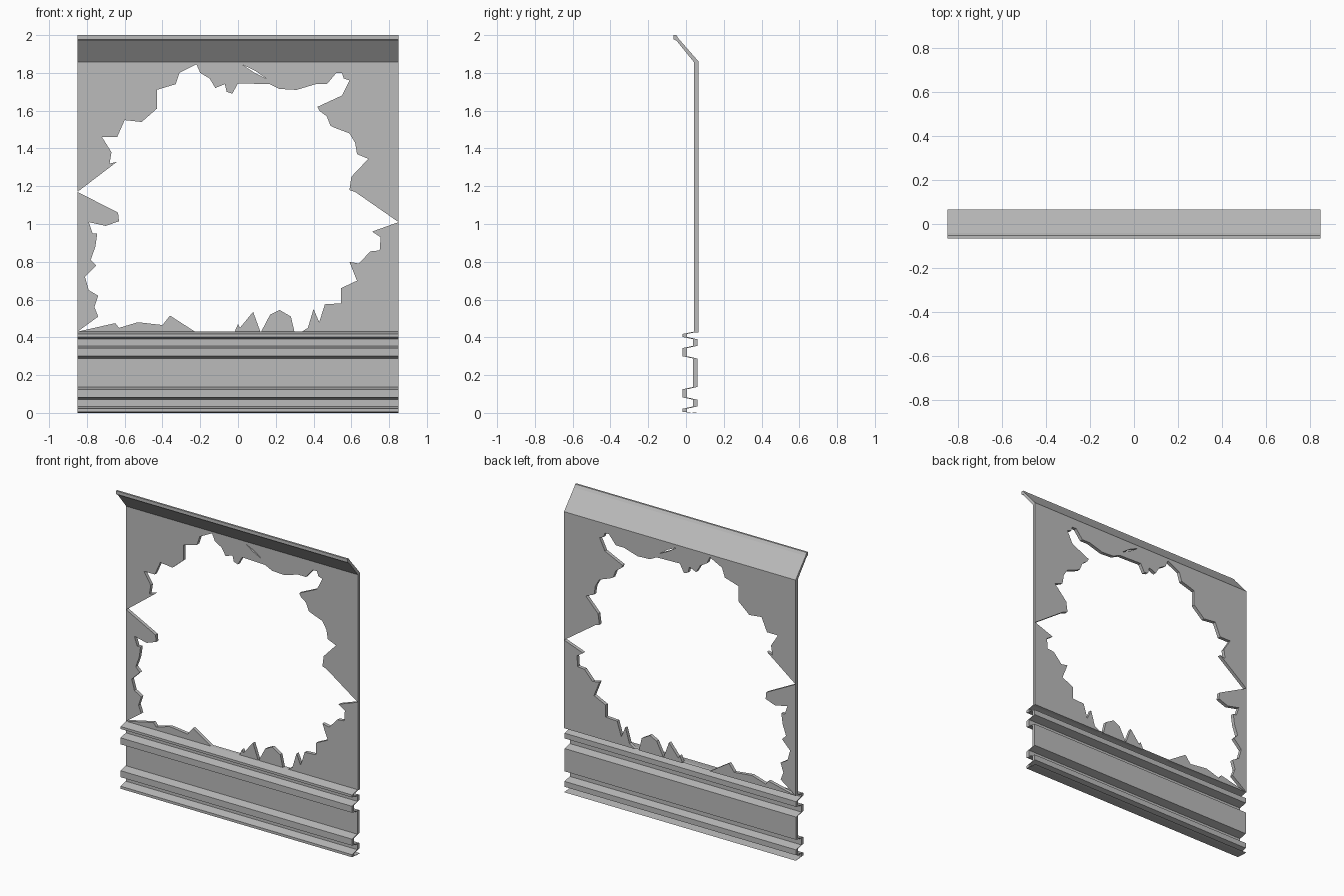
import bpy
import bmesh
from mathutils import Vector

HALF = 0.85          # half width of the wall
FRONT, BACK = 0.042, 0.065   # front and back of the flat sheet
SILL, HEAD = 0.425, 1.862    # bottom and top of the flat sheet

default_cube = bpy.data.objects.get("Cube")
if default_cube:
    bpy.data.objects.remove(default_cube, do_unlink=True)

metal = bpy.data.materials.new("plain grey metal")
metal.use_nodes = True
grey = (0.5, 0.5, 0.5, 1.0)
metal.diffuse_color = grey
metal.node_tree.nodes["Principled BSDF"].inputs["Base Color"].default_value = grey


def extrude_outline(name, loops, place, depth):
    """Fill closed outlines (extra loops are holes) and extrude them."""
    bm = bmesh.new()
    for loop in loops:
        verts = [bm.verts.new(place(a, b)) for a, b in loop]
        for i, vert in enumerate(verts):
            bm.edges.new((verts[i - 1], vert))
    bmesh.ops.triangle_fill(bm, edges=bm.edges[:], use_beauty=True)
    result = bmesh.ops.extrude_face_region(bm, geom=bm.faces[:])
    moved = [v for v in result["geom"] if isinstance(v, bmesh.types.BMVert)]
    bmesh.ops.translate(bm, verts=moved, vec=depth)
    bmesh.ops.recalc_face_normals(bm, faces=bm.faces[:])
    # merge the fill triangles back into clean flat faces
    bmesh.ops.dissolve_limit(bm, angle_limit=0.01, verts=bm.verts[:], edges=bm.edges[:])
    mesh = bpy.data.meshes.new(name)
    bm.to_mesh(mesh)
    bm.free()
    mesh.materials.append(metal)
    obj = bpy.data.objects.new(name, mesh)
    bpy.context.collection.objects.link(obj)
    return obj


def sheet_piece(name, *loops):
    """Flat piece of wall from an x-z outline."""
    return extrude_outline(name, loops, lambda x, z: Vector((x, FRONT, z)),
                           Vector((0, BACK - FRONT, 0)))


def long_section(name, profile):
    """Full-width strip from a y-z cross-section."""
    return extrude_outline(name, [profile], lambda y, z: Vector((-HALF, y, z)),
                           Vector((2 * HALF, 0, 0)))


# Torn edge over the hole, left to right
torn_top = [
    (-HALF, 1.17), (-.64, 1.33), (-.68, 1.32), (-.67, 1.38), (-.72, 1.46),
    (-.64, 1.46), (-.6, 1.55), (-.51, 1.54), (-.43, 1.61), (-.43, 1.71),
    (-.33, 1.74), (-.31, 1.8), (-.22, 1.845), (-.2, 1.8), (-.15, 1.77),
    (-.12, 1.72), (-.07, 1.74), (-.06, 1.7), (-.03, 1.69), (0, 1.745),
    (.17, 1.74), (.22, 1.715), (.31, 1.71), (.41, 1.74), (.47, 1.74),
    (.52, 1.8), (.55, 1.8), (.56, 1.77), (.59, 1.76), (.55, 1.68), (.42, 1.62)]
torn_upper_right = [
    (.43, 1.6), (.47, 1.57), (.49, 1.52), (.51, 1.51), (.59, 1.48), (.62, 1.43),
    (.63, 1.37), (.69, 1.345), (.6, 1.25), (.59, 1.18), (.62, 1.17), (HALF, 1.01)]
crack = [(.02, 1.845), (.09, 1.812), (.15, 1.77), (.085, 1.802)]
sheet_piece("upper_wall", torn_top + torn_upper_right + [(HALF, HEAD), (-HALF, HEAD)], crack)

# Torn sides below the hole's widest points
torn_right = [
    (HALF, 1.01), (.71, .96), (.755, .93), (.75, .86), (.7, .855), (.64, .79),
    (.59, .8), (.63, .7), (.545, .66), (.545, .58), (.46, .575), (.43, .48),
    (.4, .55), (.37, .45), (.33, SILL)]
sheet_piece("lower_left_wall", torn_right + [(HALF, SILL)])

torn_left = [
    (-HALF, 1.17), (-.635, 1.06), (-.63, 1.015), (-.7, .99), (-.79, 1.01),
    (-.77, .95), (-.745, .95), (-.755, .88), (-.78, .81), (-.75, .78), (-.81, .72),
    (-.79, .65), (-.74, .62), (-.76, .56), (-.74, .51), (-HALF, .43)]
sheet_piece("lower_right_wall", torn_left)

# Shards left standing on the sill
shards = [
    [(-HALF, .43), (-.65, .475), (-.63, .45), (-.53, .48), (-.4, .465),
     (-.36, .515), (-.22, SILL)],
    [(-.02, SILL), (0, .47), (.01, .45), (.08, .535), (.12, SILL)],
    [(.12, SILL), (.17, .52), (.22, .545), (.28, .51), (.3, SILL)],
]
for number, outline in enumerate(shards, 1):
    sheet_piece(f"shard_{number}", outline)

# Ribbed base: each span is bottom, top and whether it stands forward
spans = [(.005, .022, True), (.034, .07, False), (.082, .125, True),
         (.137, .288, False), (.3, .343, True), (.355, .39, False),
         (.402, .418, True)]
face = [(FRONT, 0)]
for low, high, forward in spans:
    y = -.018 if forward else FRONT - .005
    face += [(y, low), (y, high)]
face.append((FRONT, .43))
rear = [(y + BACK - FRONT, z) for y, z in reversed(face)]
long_section("ribbed_base", face + rear)

# Sloping flap with a small upright lip along the top
long_section("top_flap", [
    (FRONT, 1.857), (-.05, 1.97), (-.065, 1.978), (-.065, 2), (-.052, 2),
    (-.04, 1.982), (BACK, 1.862)])
